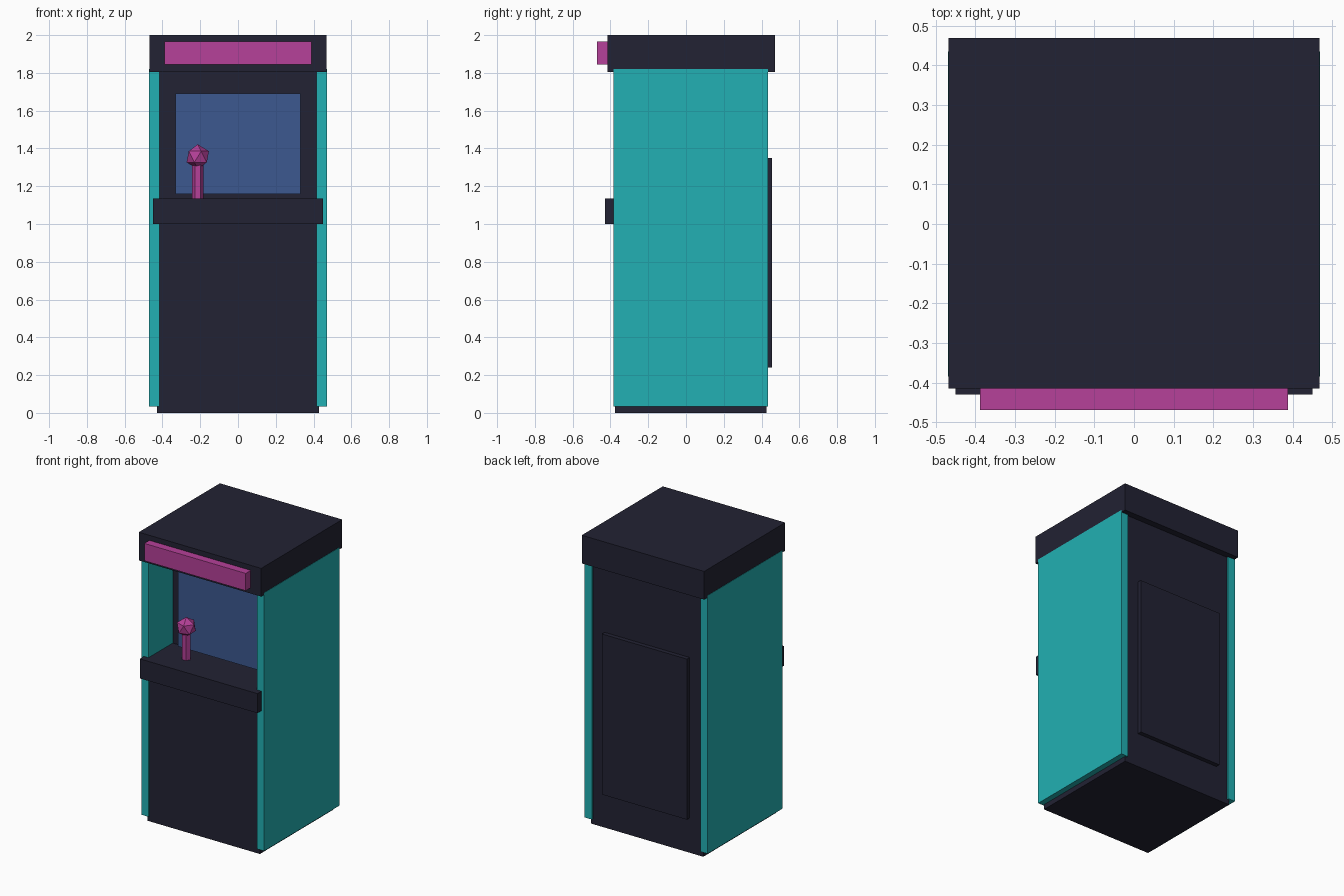
import bpy
from mathutils import Vector

cube = bpy.data.objects.get("Cube")
if cube:
    bpy.data.objects.remove(cube, do_unlink=True)


def material(name, rgb):
    mat = bpy.data.materials.new(name)
    mat.use_nodes = True
    mat.diffuse_color = (*rgb, 1)
    mat.node_tree.nodes["Principled BSDF"].inputs["Base Color"].default_value = (*rgb, 1)
    return mat


navy = material("dark navy", (0.016, 0.016, 0.033))
teal = material("teal", (0.016, 0.434, 0.451))
pink = material("magenta", (0.465, 0.052, 0.319))
blue = material("screen blue", (0.045, 0.098, 0.279))


def finish(name, mat):
    obj = bpy.context.object
    obj.name = obj.data.name = name
    obj.data.materials.append(mat)
    return obj


def box(name, mat, low, high):
    """Box spanning two opposite corners."""
    low, high = Vector(low), Vector(high)
    bpy.ops.mesh.primitive_cube_add(size=1)
    obj = finish(name, mat)
    for v in obj.data.vertices:
        v.co = (low + high) / 2 + v.co * (high - low)
    return obj


# Cabinet core: full-depth lower half, recessed upper half
box("lower_cabinet", navy, (-0.43, -0.375, 0), (0.43, 0.425, 1.02))
box("upper_cabinet", navy, (-0.43, -0.12, 1.0), (0.43, 0.425, 1.82))

# Side panels
for side, x in (("right", -0.4425), ("left", 0.4425)):
    box(side + "_side_panel", teal, (x - 0.0275, -0.385, 0.035), (x + 0.0275, 0.435, 1.82))

# Roof block and sign
box("roof", navy, (-0.468, -0.415, 1.805), (0.468, 0.47, 2.0))
box("sign", pink, (-0.388, -0.47, 1.845), (0.388, -0.41, 1.965))

# Control deck, screen and service hatch
box("control_deck", navy, (-0.45, -0.43, 1.0), (0.45, -0.1, 1.135))
box("screen", blue, (-0.33, -0.185, 1.16), (0.33, -0.1, 1.69))
box("back_hatch", navy, (-0.325, 0.42, 0.24), (0.325, 0.455, 1.35))

# Joystick
stick = Vector((-0.213, -0.26, 0))
bpy.ops.mesh.primitive_cylinder_add(vertices=6, radius=0.03, depth=0.2,
                                    location=stick + Vector((0, 0, 1.22)),
                                    rotation=(0, 0, 0.5236))
finish("joystick_stem", pink)
bpy.ops.mesh.primitive_ico_sphere_add(subdivisions=1, radius=0.066,
                                      location=stick + Vector((0, 0, 1.356)))
finish("joystick_knob", pink)
